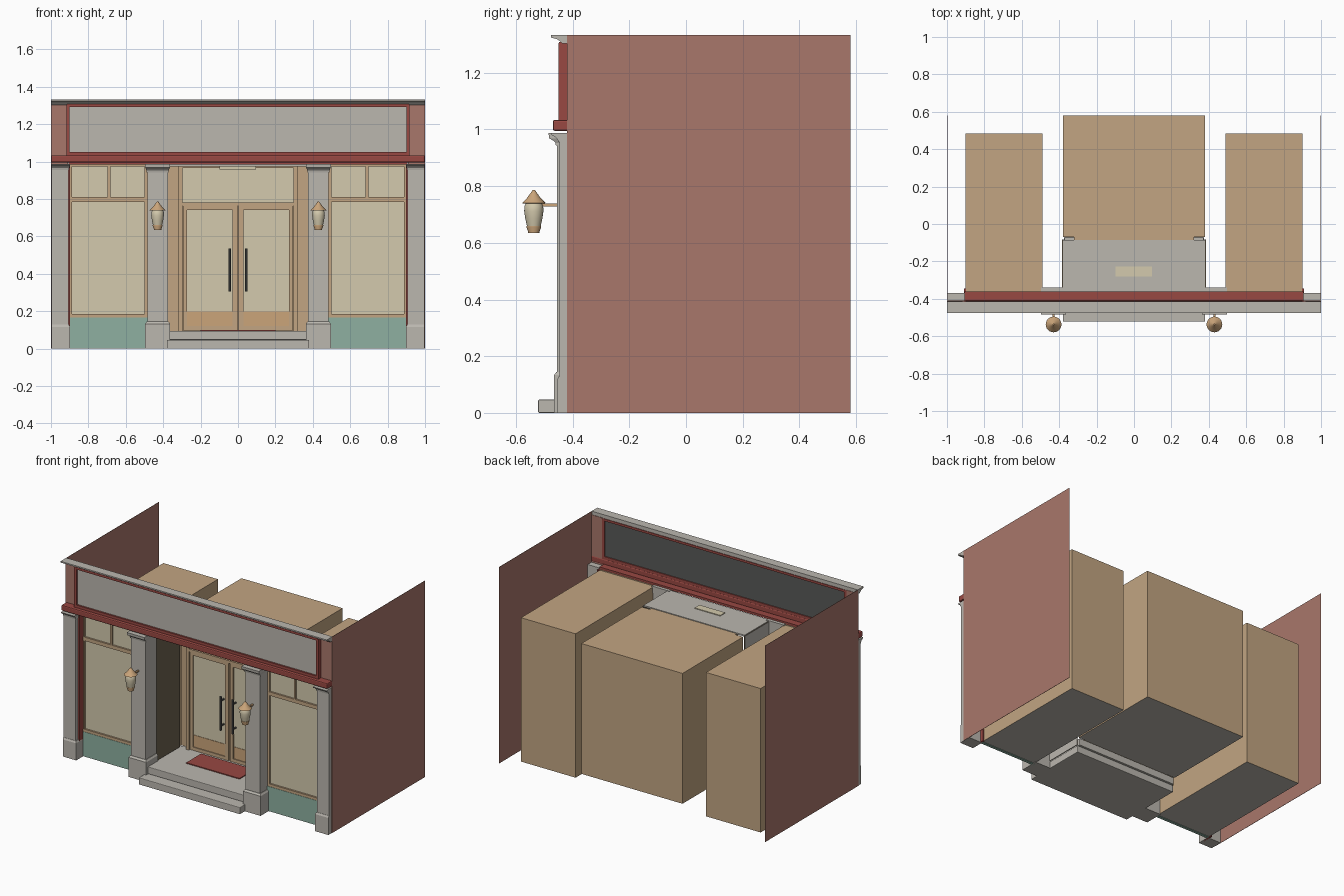
import bpy, bmesh, math

if "Cube" in bpy.data.objects:
    bpy.data.objects.remove(bpy.data.objects["Cube"])

def mat(name, r, g, b):
    m = bpy.data.materials.new(name)
    lin = lambda c: (c / 255 / 12.92) if c < 10 else ((c / 255 + 0.055) / 1.055) ** 2.4
    m.diffuse_color = (lin(r), lin(g), lin(b), 1)
    m.use_nodes = True
    m.node_tree.nodes["Principled BSDF"].inputs["Base Color"].default_value = m.diffuse_color
    return m

STONE = mat("stone", 187, 183, 175)
TAN = mat("tan_wood", 194, 165, 130)
CREAM = mat("cream_glass", 212, 202, 173)
TEAL = mat("teal_panel", 142, 176, 161)
RED = mat("red_paint", 152, 72, 66)
BRICK = mat("brick", 169, 119, 107)
DARK = mat("dark_grey", 88, 90, 88)
BROWN = mat("dark_brown", 110, 98, 80)
BRONZE = mat("bronze", 203, 165, 122)

def finish(name, bm, *mats):
    bmesh.ops.recalc_face_normals(bm, faces=bm.faces)
    me = bpy.data.meshes.new(name)
    bm.to_mesh(me)
    bm.free()
    for m in mats:
        me.materials.append(m)
    ob = bpy.data.objects.new(name, me)
    bpy.context.collection.objects.link(ob)
    return ob

def loft(name, m, rings):
    """Rectangular rings (x0, x1, y0, y1, z) skinned bottom to top."""
    bm = bmesh.new()
    loops = [[bm.verts.new(p) for p in ((a, c, z), (b, c, z), (b, d, z), (a, d, z))]
             for a, b, c, d, z in rings]
    for lo, hi in zip(loops, loops[1:]):
        for i in range(4):
            j = (i + 1) % 4
            bm.faces.new((lo[i], lo[j], hi[j], hi[i]))
    bm.faces.new(loops[0][::-1])
    bm.faces.new(loops[-1])
    return finish(name, bm, m)

def box(name, m, x0, x1, y0, y1, z0, z1, bevel=0):
    x0, x1 = min(x0, x1), max(x0, x1)
    ob = loft(name, m, [(x0, x1, y0, y1, z0), (x0, x1, y0, y1, z1)])
    if bevel:
        mod = ob.modifiers.new("bevel", 'BEVEL')
        mod.width, mod.segments = bevel, 2
    return ob

def paint(ob, m, axis, sign):
    """Second colour on the faces that look along one axis direction."""
    ob.data.materials.append(m)
    for p in ob.data.polygons:
        if p.normal[axis] * sign > 0.9:
            p.material_index = 1

def extrude_x(name, m, x0, x1, profile):
    bm = bmesh.new()
    a = [bm.verts.new((x0, y, z)) for y, z in profile]
    b = [bm.verts.new((x1, y, z)) for y, z in profile]
    n = len(a)
    for i in range(n):
        bm.faces.new((a[i], a[(i + 1) % n], b[(i + 1) % n], b[i]))
    bm.faces.new(a)
    bm.faces.new(b[::-1])
    return finish(name, bm, m)

def lathe(name, m, x, y, profile, n=24):
    bm = bmesh.new()
    rings = [[bm.verts.new((x + r * math.cos(math.tau * i / n),
                            y + r * math.sin(math.tau * i / n), z)) for i in range(n)]
             for r, z in profile]
    for lo, hi in zip(rings, rings[1:]):
        for i in range(n):
            bm.faces.new((lo[i], lo[(i + 1) % n], hi[(i + 1) % n], hi[i]))
    bm.faces.new(rings[0][::-1])
    bm.faces.new(rings[-1])
    ob = finish(name, bm, m)
    bpy.ops.object.select_all(action='DESELECT')
    ob.select_set(True)
    bpy.context.view_layer.objects.active = ob
    bpy.ops.object.shade_smooth_by_angle(angle=math.radians(35))

def pillar(name, x0, x1, front, back, base_h, base_out, cap_z, grow_in, grow_out):
    """Stone pilaster: base block, shaft and flared cap."""
    def ring(z, o, f):
        return (x0 - grow_in * o, x1 + grow_out * o, front - f, back, z)
    loft(name + "_base", STONE, [ring(0, 1, base_out), ring(base_h - 0.012, 1, base_out),
                                 ring(base_h, 0.3, 0.002)])
    loft(name + "_shaft", STONE, [ring(base_h - 0.002, 0, 0), ring(cap_z, 0, 0)])
    loft(name + "_cap", STONE, [ring(cap_z, 0.4, 0.004), ring(cap_z + 0.01, 0.4, 0.006),
                                ring(cap_z + 0.018, 0.7, 0.014), ring(cap_z + 0.026, 1, 0.028),
                                ring(0.988, 1, 0.03)])

# Street level and everything mirrored left and right
for s, side in ((-1, "left"), (1, "right")):
    box(side + "_wall", BRICK, s * 0.998, s * 1.0, -0.42, 0.58, 0, 1.333)
    room = box(side + "_room", TAN, s * 0.49, s * 0.9, -0.36, 0.485, 0.003, 0.98)
    paint(room, STONE, 2, -1)
    # pilasters
    if s > 0:
        pillar(side + "_corner", 0.907, 0.9975, -0.447, -0.37, 0.128, 0.008, 0.955, 0.01, 0)
        pillar(side + "_inner", 0.375, 0.485, -0.455, -0.34, 0.145, 0.011, 0.943, 0.011, 0.011)
    else:
        pillar(side + "_corner", -0.9975, -0.907, -0.447, -0.37, 0.128, 0.008, 0.955, 0, 0.01)
        pillar(side + "_inner", -0.485, -0.375, -0.455, -0.34, 0.145, 0.011, 0.943, 0.011, 0.011)
    # shop window
    box(side + "_return", RED, s * 0.898, s * 0.91, -0.42, -0.345, 0.0, 0.985)
    box(side + "_stall_riser", TEAL, s * 0.48, s * 0.9, -0.38, -0.36, 0, 0.167)
    box(side + "_window_glass", CREAM, s * 0.49, s * 0.898, -0.366, -0.36, 0.167, 0.98)
    for z0, z1 in ((0.167, 0.185), (0.785, 0.81), (0.974, 0.985)):
        box(side + "_window_rail", TAN, s * 0.485, s * 0.898, -0.378, -0.36, z0, z1)
    for a, b in ((0.485, 0.5), (0.888, 0.898)):
        box(side + "_window_stile", TAN, s * a, s * b, -0.377, -0.36, 0.18, 0.98)
    box(side + "_window_mullion", TAN, s * 0.683, s * 0.697, -0.377, -0.36, 0.8, 0.98)
    # entrance recess wall
    w = box(side + "_recess_wall", BROWN, s * 0.38, s * 0.384, -0.42, -0.082, 0.05, 0.98)
    paint(w, STONE, 0, s)
    # door leaf
    box(side + "_door_glass", CREAM, s * 0.028, s * 0.28, -0.085, -0.075, 0.19, 0.75)
    box(side + "_door_kick_panel", BRONZE, s * 0.028, s * 0.28, -0.088, -0.075, 0.115, 0.2)
    for a, b in ((0.004, 0.03), (0.274, 0.293)):
        box(side + "_door_stile", TAN, s * a, s * b, -0.094, -0.072, 0.098, 0.765)
    for z0, z1 in ((0.098, 0.12), (0.742, 0.765)):
        box(side + "_door_rail", TAN, s * 0.03, s * 0.275, -0.094, -0.072, z0, z1)
    box(side + "_door_jamb", TAN, s * 0.297, s * 0.32, -0.102, -0.07, 0.095, 0.98)
    lathe(side + "_door_handle", DARK, s * 0.045, -0.122, [(0.007, 0.305), (0.007, 0.535)], 10)
    for z in (0.335, 0.505):
        box(side + "_handle_mount", DARK, s * 0.041, s * 0.049, -0.12, -0.085, z - 0.004, z + 0.004)
    # wall lantern
    lx, ly = s * 0.43, -0.537
    lathe(side + "_lantern_foot", BRONZE, lx, ly,
          [(0.02, 0.634), (0.02, 0.64), (0.026, 0.655), (0.026, 0.66)])
    lathe(side + "_lantern_glass", CREAM, lx, ly,
          [(0.024, 0.658), (0.03, 0.685), (0.034, 0.712), (0.033, 0.73), (0.027, 0.742)])
    lathe(side + "_lantern_cap", BRONZE, lx, ly,
          [(0.03, 0.738), (0.042, 0.74), (0.025, 0.757), (0.012, 0.775), (0.004, 0.786)])
    box(side + "_lantern_arm", BRONZE, lx - 0.005, lx + 0.005, ly, -0.45, 0.729, 0.739)
    # fascia corner
    box(side + "_fascia_corner", BRICK, s * 0.91, s * 0.998, -0.42, -0.412, 0.985, 1.31)
    box(side + "_sign_stile", RED, s * 0.9, s * 0.918, -0.45, -0.41, 1.033, 1.305)

# Entrance: steps, mat, ceiling and room behind the doors
box("lower_step", STONE, -0.38, 0.38, -0.522, -0.082, 0, 0.047, 0.004)
box("porch_floor", STONE, -0.374, 0.374, -0.445, -0.07, 0.047, 0.095, 0.004)
box("door_mat", RED, -0.2, 0.2, -0.27, -0.11, 0.094, 0.101)
box("recess_ceiling", STONE, -0.38, 0.38, -0.36, -0.086, 0.975, 0.985)
box("ceiling_light", CREAM, -0.098, 0.095, -0.28, -0.228, 0.958, 0.99)
entry = box("entrance_room", TAN, -0.38, 0.38, -0.07, 0.58, 0.095, 0.98)
paint(entry, STONE, 2, -1)
box("transom_glass", CREAM, -0.3, 0.3, -0.085, -0.075, 0.765, 0.97)
box("transom_bar", TAN, -0.3, 0.3, -0.1, -0.07, 0.763, 0.782)
box("door_head", TAN, -0.3, 0.3, -0.102, -0.07, 0.966, 0.98)

# Fascia: lintel, red beam, sign board and cornice
box("lintel", RED, -0.905, 0.905, -0.42, -0.362, 0.985, 1.0)
box("fascia_beam", RED, -1, 1, -0.47, -0.41, 0.995, 1.034, 0.007)
sign = box("sign_board", STONE, -0.902, 0.902, -0.437, -0.418, 1.045, 1.3)
paint(sign, DARK, 1, 1)
for z0, z1 in ((1.033, 1.052), (1.293, 1.308)):
    box("sign_rail", RED, -0.915, 0.915, -0.449, -0.411, z0, z1)
extrude_x("cornice", STONE, -1, 1,
          [(-0.415, 1.303), (-0.437, 1.303), (-0.443, 1.31), (-0.453, 1.318),
           (-0.468, 1.322), (-0.476, 1.324), (-0.476, 1.333), (-0.415, 1.333)])
